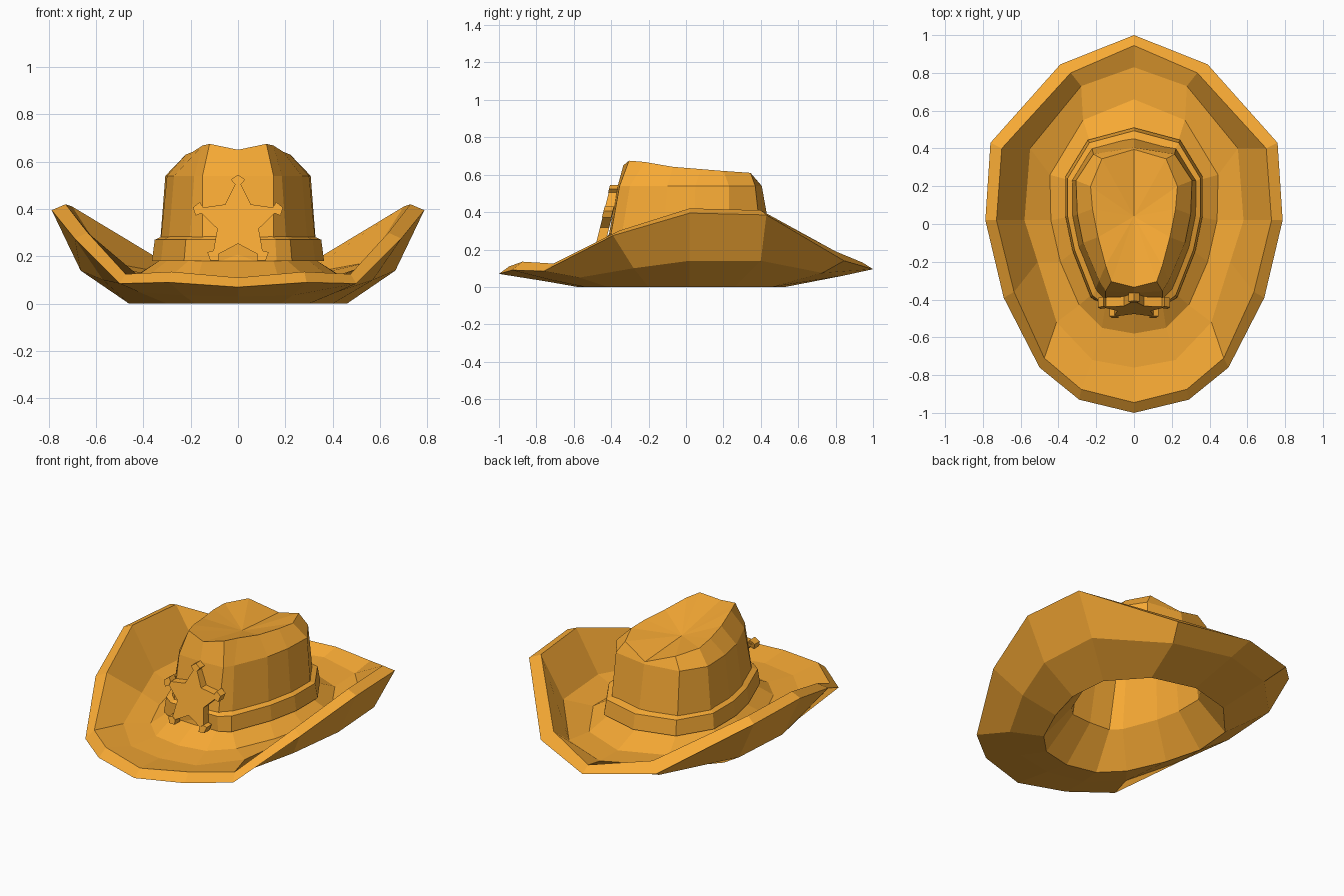
import bpy, bmesh, math
from mathutils import Vector

if "Cube" in bpy.data.objects:
    bpy.data.objects.remove(bpy.data.objects["Cube"])

mat = bpy.data.materials.new("tan_felt")
mat.diffuse_color = (0.93, 0.40, 0.035, 1)
mat.use_nodes = True
mat.node_tree.nodes["Principled BSDF"].inputs["Base Color"].default_value = mat.diffuse_color


def finish(bm, name):
    bmesh.ops.recalc_face_normals(bm, faces=bm.faces[:])
    me = bpy.data.meshes.new(name)
    bm.to_mesh(me)
    bm.free()
    me.materials.append(mat)
    ob = bpy.data.objects.new(name, me)
    bpy.context.collection.objects.link(ob)
    return ob


def mirror(half):
    """Half outline, front to back, completed to a closed 14-sided ring."""
    return half + [(-x, y, z) for x, y, z in half[-2:0:-1]]


def flat(xy, z):
    return [(x, y, z) for x, y in xy]


def resize(half, s, dz=0.0):
    return [(x * s, y * s, z + dz) for x, y, z in half]


def bridge(bm, halves, loop=False):
    rings = [[bm.verts.new(p) for p in mirror(h)] for h in halves]
    pairs = list(zip(rings, rings[1:])) + ([(rings[-1], rings[0])] if loop else [])
    for a, b in pairs:
        for i in range(len(a)):
            j = (i + 1) % len(a)
            bm.faces.new((a[i], a[j], b[j], b[i]))
    return rings


def fan(bm, ring, tip):
    c = bm.verts.new(tip)
    for i in range(len(ring)):
        bm.faces.new((ring[i], ring[(i + 1) % len(ring)], c))


# Brim outlines
edge = [(0, -1, .07), (.29, -.93, .09), (.50, -.76, .085), (.69, -.39, .275),
        (.787, .02, .395), (.76, .43, .385), (.39, .845, .14), (0, 1, .095)]
lip = [(0, -.945, .11), (.28, -.875, .135), (.475, -.71, .125), (.635, -.36, .30),
       (.728, .02, .42), (.70, .40, .41), (.335, .80, .19), (0, .945, .13)]
slope = [(0, -.76, .10), (.22, -.72, .10), (.41, -.52, .11), (.51, -.2, .15),
         (.58, .02, .175), (.55, .40, .175), (.28, .73, .125), (0, .83, .11)]
gutter = flat([(0, -.58), (.17, -.55), (.29, -.43), (.39, -.2),
               (.44, .02), (.445, .26), (.27, .55), (0, .66)], .11)
under = [(0, -.75, .03), (.23, -.71, .035), (.42, -.57, .05), (.57, -.28, .10),
         (.665, .02, .14), (.64, .40, .14), (.33, .73, .075), (0, .84, .06)]
opening = flat([(0, -.58), (.18, -.54), (.30, -.42), (.40, -.2),
                (.46, .02), (.44, .26), (.26, .46), (0, .53)], 0)

# Crown outlines
base = flat([(0, -.43), (.15, -.42), (.21, -.36), (.30, -.13),
             (.335, .04), (.335, .23), (.225, .41), (0, .47)], .18)
shoulder = flat([(0, -.365), (.15, -.355), (.185, -.30), (.27, -.1),
                 (.30, .05), (.307, .23), (.215, .37), (0, .405)], .54)
rim = [(0, -.335, .65), (.12, -.305, .675), (.15, -.22, .668), (.19, -.07, .642),
       (.22, .08, .63), (.23, .20, .62), (.17, .345, .61), (0, .395, .55)]

# Hat: lining, underside, brim and dented crown in one shell
bm = bmesh.new()
rings = bridge(bm, [resize(shoulder, .86, -.04), resize(base, .88),
                    opening, under, edge, lip, slope, gutter, base, shoulder, rim])
fan(bm, rings[0], (0, .04, .51))
fan(bm, rings[-1], (0, .04, .575))
finish(bm, "hat_shell")


# Hat band, tucked in behind the badge
def band(s, dz):
    return [(x, max(y, -.425), z) for x, y, z in resize(base, s, dz)]


bm = bmesh.new()
bridge(bm, [band(.97, 0), band(1.085, 0), band(1.05, .09), band(.95, .105)], loop=True)
finish(bm, "hat_band")


# Star badge leaning with the front of the crown
def star_front(z):
    return -.402 - .25 * (.55 - z)


def prism(bm, outline, lift, depth):
    front = [bm.verts.new((x, star_front(z) - lift, z)) for x, z in outline]
    back = [bm.verts.new((x, star_front(z) - lift + depth, z)) for x, z in outline]
    bm.faces.new(front)
    bm.faces.new(back[::-1])
    for i in range(len(front)):
        j = (i + 1) % len(front)
        bm.faces.new((front[i], back[i], back[j], front[j]))


cz, outline, tips = .345, [], []
for k in range(5):
    a = math.radians(90 + 72 * k)
    b = a + math.radians(36)
    tips.append(Vector((math.cos(a), math.sin(a))))
    outline.append((.185 * math.cos(a), cz + .185 * math.sin(a)))
    outline.append((.092 * math.cos(b), cz + .092 * math.sin(b)))
bm = bmesh.new()
prism(bm, outline, 0, .05)
# Knobbed tips
for d in tips:
    side = Vector((-d.y, d.x))
    c = d * .183 + Vector((0, cz))
    corners = [c + d * u + side * v for u, v in
               ((-.024, -.013), (-.004, -.03), (.017, 0), (-.004, .03), (-.024, .013))]
    prism(bm, [tuple(p) for p in corners], .003, .05)
finish(bm, "star_badge")
